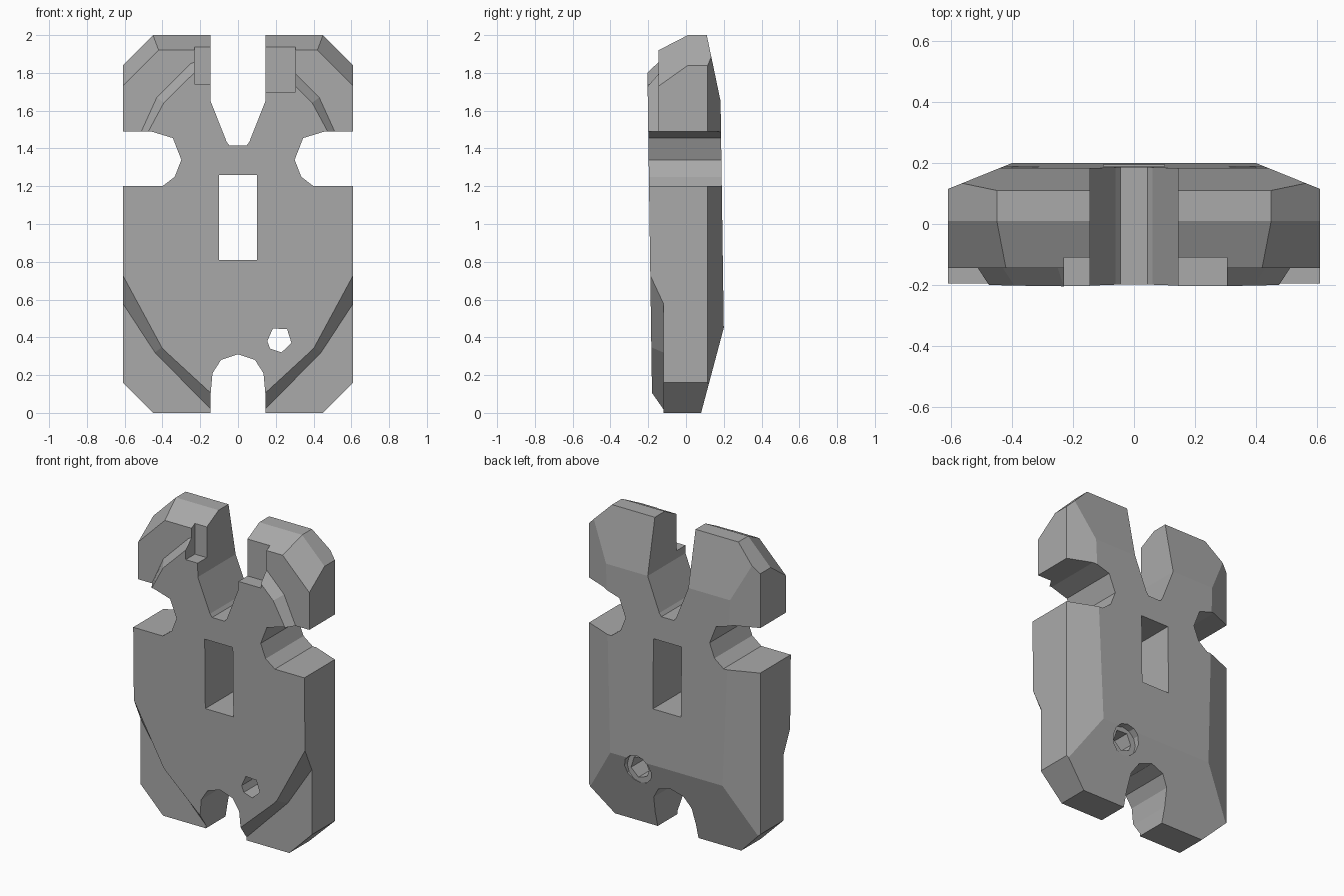
import bpy
import bmesh
import math
from mathutils import Vector

if "Cube" in bpy.data.objects:
    bpy.data.objects.remove(bpy.data.objects["Cube"], do_unlink=True)

grey = bpy.data.materials.new("plain_grey")
grey.use_nodes = True
COLOUR = (0.4, 0.4, 0.4, 1)
grey.diffuse_color = COLOUR
grey.node_tree.nodes["Principled BSDF"].inputs["Base Color"].default_value = COLOUR


def add_object(name, bm):
    bmesh.ops.recalc_face_normals(bm, faces=bm.faces)
    mesh = bpy.data.meshes.new(name)
    bm.to_mesh(mesh)
    bm.free()
    mesh.materials.append(grey)
    obj = bpy.data.objects.new(name, mesh)
    bpy.context.collection.objects.link(obj)
    return obj


def loft(name, front, back, y0=-0.4, y1=0.4):
    """Solid between an x,z outline at y0 and a matching one at y1."""
    bm = bmesh.new()
    a = [bm.verts.new((x, y0, z)) for x, z in front]
    b = [bm.verts.new((x, y1, z)) for x, z in back]
    bm.faces.new(a)
    bm.faces.new(b)
    for i in range(len(a)):
        j = (i + 1) % len(a)
        bm.faces.new((a[i], a[j], b[j], b[i]))
    return add_object(name, bm)


def slice_off(bm, point, normal):
    geom = bm.verts[:] + bm.edges[:] + bm.faces[:]
    cut = bmesh.ops.bisect_plane(bm, geom=geom, plane_co=point, plane_no=normal,
                                 clear_outer=True)["geom_cut"]
    edges = [e for e in cut if isinstance(e, bmesh.types.BMEdge)]
    bmesh.ops.edgeloop_fill(bm, edges=edges)


def mirrored(points, side):
    return [(x * side, z) for x, z in points]


def symmetric(points):
    return points + [(-x, z) for x, z in reversed(points)]


# Bevelled slab
bm = bmesh.new()
bmesh.ops.create_cube(bm, size=1)
for v in bm.verts:
    v.co = (v.co.x * 1.22, v.co.y * 0.5, v.co.z * 2 + 1)


def slope(y0, z0, y1, z1, facing):
    """Chamfer across the full width, through two y,z points."""
    n = Vector((0, z1 - z0, y0 - y1))
    slice_off(bm, (0, y0, z0), n if n.dot(facing) > 0 else -n)


slope(-0.18, 0.1, -0.2, 1.5, Vector((0, -1, 0)))
slope(0.2, 0.45, 0.183, 1.65, Vector((0, 1, 0)))
slope(0.183, 1.65, 0.11, 2.0, Vector((0, 1, 0)))
slope(0.2, 0.45, 0.08, 0.0, Vector((0, 1, 0)))
slope(-0.145, 1.92, 0.01, 2.0, Vector((0, -1, 1)))
for s in (-1, 1):
    slice_off(bm, (s * 0.4, 0.2, 1), (s * 0.085, 0.21, 0))      # back side
    slice_off(bm, (s * 0.45, 0, 2), (s, 0, 1))                  # top corner
    slice_off(bm, (s * 0.45, 0, 0), (s, 0, -1))                 # bottom corner
    slice_off(bm, (s * 0.45, 0.01, 2), (s * 0.155, -0.11, 0.155))
plate = add_object("notched_plate", bm)

cutters = []

# Notches at top, bottom and sides, and the window
top_notch = symmetric([(0.145, 2.2), (0.145, 1.65), (0.06, 1.435), (0.045, 1.415)])
bottom_notch = symmetric([(0.145, -0.2), (0.145, 0.1), (0.135, 0.21),
                          (0.09, 0.28), (0.001, 0.31)])
window = [(-0.1, 0.81), (0.1, 0.81), (0.1, 1.26), (-0.1, 1.26)]
side_notch = [(0.8, 1.2), (0.4, 1.2), (0.335, 1.25), (0.3, 1.34),
              (0.345, 1.455), (0.46, 1.49), (0.8, 1.49)]
outlines = [top_notch, bottom_notch, window,
            side_notch, mirrored(side_notch, -1)]

# Bolt hole with a round counterbore at the back
hole = [(0.283, 0.37), (0.26, 0.443), (0.185, 0.447),
        (0.155, 0.38), (0.17, 0.34), (0.23, 0.32)]
outlines.append(hole)
for o in outlines:
    cutters.append(loft("through_cutter", o, o))
ring = [(0.215 + 0.095 * math.cos(i * math.pi / 6),
         0.385 + 0.095 * math.sin(i * math.pi / 6)) for i in range(12)]
cutters.append(loft("counterbore_cutter", ring, ring, 0.155, 0.4))

# Stepped recesses at the front corners, with sloping walls
ear_edge = [(0.8, 1.45), (0.49, 1.45), (0.39, 1.64), (0.23, 1.8), (0.1, 1.85),
            (0.1, 2.2), (0.8, 2.2)]
ear_floor = [(0.8, 1.45), (0.53, 1.45), (0.43, 1.67), (0.25, 1.85), (0.1, 1.9),
             (0.1, 2.2), (0.8, 2.2)]
foot_edge = [(0.8, 1.073), (0.61, 0.73), (0.4, 0.35), (0.145, 0.12), (0.05, 0.035),
             (0.05, -0.2), (0.8, -0.2)]
foot_floor = [(0.8, 0.85), (0.61, 0.58), (0.44, 0.32), (0.145, 0.02), (0.05, -0.07),
              (0.05, -0.2), (0.8, -0.2)]
for s, width, base in ((-1, 0.23, 1.74), (1, 0.305, 1.7)):
    cutters.append(loft("ear_cutter", mirrored(ear_edge, s),
                        mirrored(ear_floor, s), -0.206, -0.145))
    cutters.append(loft("foot_cutter", mirrored(foot_edge, s),
                        mirrored(foot_floor, s), -0.19, -0.12))
    # Small square step beside the top notch
    step = mirrored([(0.1, base), (width, base), (width, 1.938), (0.1, 1.938)], s)
    cutters.append(loft("step_cutter", step, step, -0.4, -0.11))

# Apply every cut, then drop the cutters
for c in cutters:
    c.hide_render = True
    mod = plate.modifiers.new("cut", "BOOLEAN")
    mod.operation = "DIFFERENCE"
    mod.solver = "EXACT"
    mod.object = c
evaluated = plate.evaluated_get(bpy.context.evaluated_depsgraph_get())
result = bpy.data.meshes.new_from_object(evaluated)
plate.modifiers.clear()
plate.data = result
for c in cutters:
    bpy.data.objects.remove(c, do_unlink=True)
